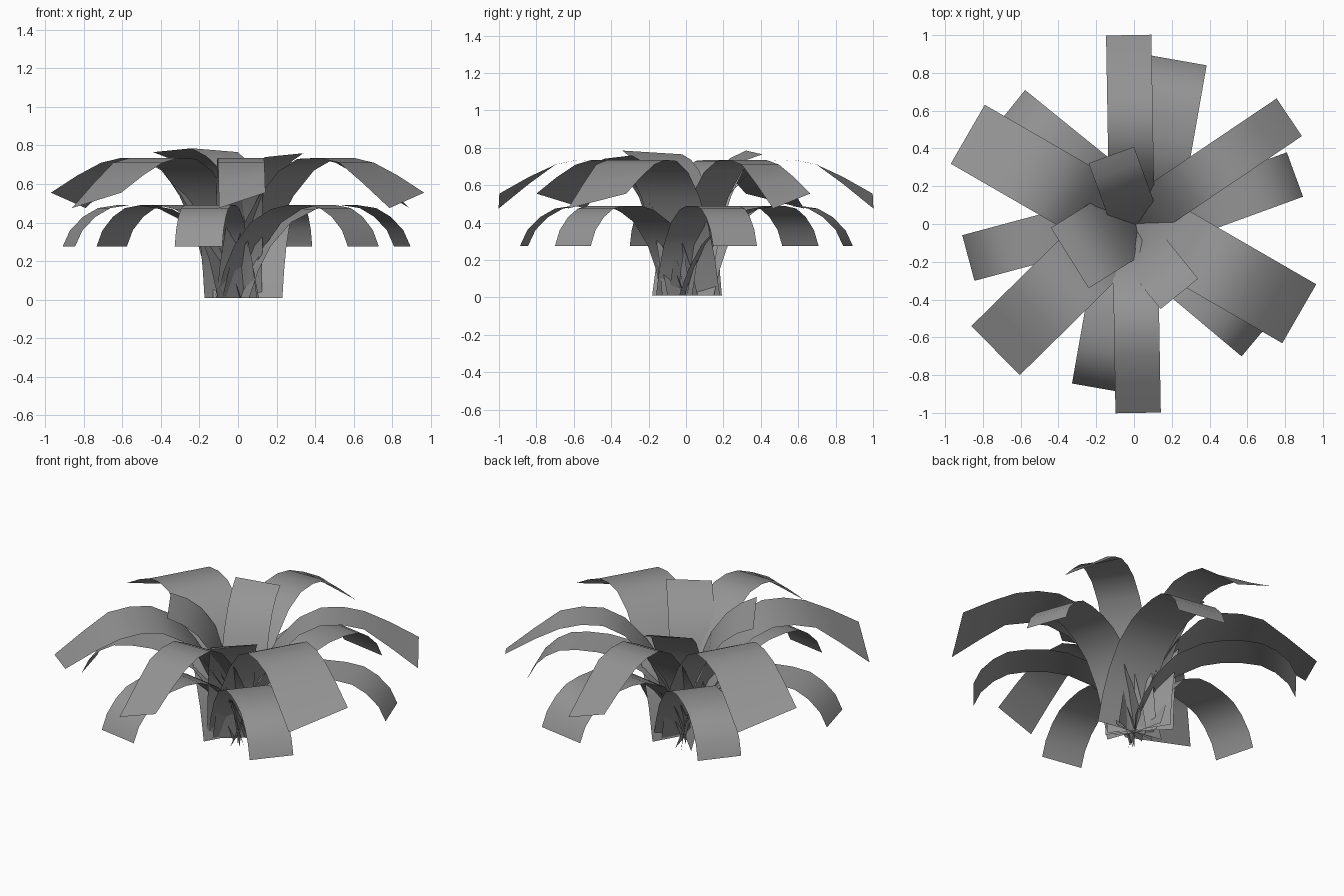
import bpy, math
from mathutils import Vector

if "Cube" in bpy.data.objects:
    bpy.data.objects.remove(bpy.data.objects["Cube"])

# Side profiles of each leaf tier: (distance out from base, height, sideways twist)
LOWER = [(0, .01, 0), (.05, .15, 0), (.12, .28, 0), (.23, .40, 0), (.37, .47, 0), (.48, .49, 0),
         (.60, .49, 0), (.70, .475, 0), (.78, .43, 0), (.85, .36, 0), (.89, .275, 0)]
UPPER = [(0, .01, 0), (.05, .20, 0), (.12, .38, 0), (.22, .54, 0), (.34, .67, 0), (.46, .73, 0),
         (.58, .735, 0), (.70, .71, 0), (.84, .625, .02), (1, .515, .04)]
INNER = [(0, .01, 0), (.03, .20, 0), (.08, .40, 0), (.15, .57, 0), (.23, .68, 0),
         (.31, .74, .005), (.40, .775, .01)]
INNER_LOW = [(r, z * .967, tw) for r, z, tw in INNER]

# Dark grey leaf colour
grey = bpy.data.materials.new("leaf_grey")
grey.diffuse_color = (.3, .3, .3, 1)
grey.use_nodes = True
grey.node_tree.nodes["Principled BSDF"].inputs["Base Color"].default_value = grey.diffuse_color


def leaf(name, profile, tip, angle, width):
    """Arched strip whose tip is centred on `tip`, pointing along `angle`."""
    a = math.radians(angle)
    d = Vector((math.cos(a), math.sin(a), 0))
    side = Vector((-d.y, d.x, 0))
    t = Vector((tip[0], tip[1], 0))
    end = profile[-1][0]
    verts = []
    for r, z, tw in profile:
        c = t + d * (r - end)
        for s in (-1, 1):
            verts.append(c + side * (s * width / 2) + Vector((0, 0, z + s * tw)))
    faces = [(2*i + 2, 2*i + 3, 2*i + 1, 2*i) for i in range(len(profile) - 1)]
    me = bpy.data.meshes.new(name)
    me.from_pydata(verts, [], faces)
    me.materials.append(grey)
    for p in me.polygons:
        p.use_smooth = True
    bpy.context.collection.objects.link(bpy.data.objects.new(name, me))


# Profile, tip position, direction and width of every leaf
tiers = {
    "lower_leaf": [(LOWER, (.237, .866), 80, .30), (LOWER, (.852, .262), 20, .25),
                   (LOWER, (.65, -.605), -40, .25), (LOWER, (-.205, -.866), -100, .25),
                   (LOWER, (-.877, -.18), 195, .25), (LOWER, (-.655, .612), 141, .25)],
    "upper_leaf": [(UPPER, (-.028, 1), 91, .24), (UPPER, (-.88, .475), 150, .36),
                   (UPPER, (-.733, -.67), 224.5, .365), (UPPER, (.022, -1), -89, .24),
                   (UPPER, (.875, -.475), -30, .36), (UPPER, (.822, .565), 34, .24)],
    "inner_leaf": [(INNER, (-.12, .365), 110, .256), (INNER, (-.34, -.18), 212, .377),
                   (INNER_LOW, (.24, -.37), -51, .256)],
}
for name, leaves in tiers.items():
    for i, args in enumerate(leaves):
        leaf(f"{name}_{i + 1}", *args)
